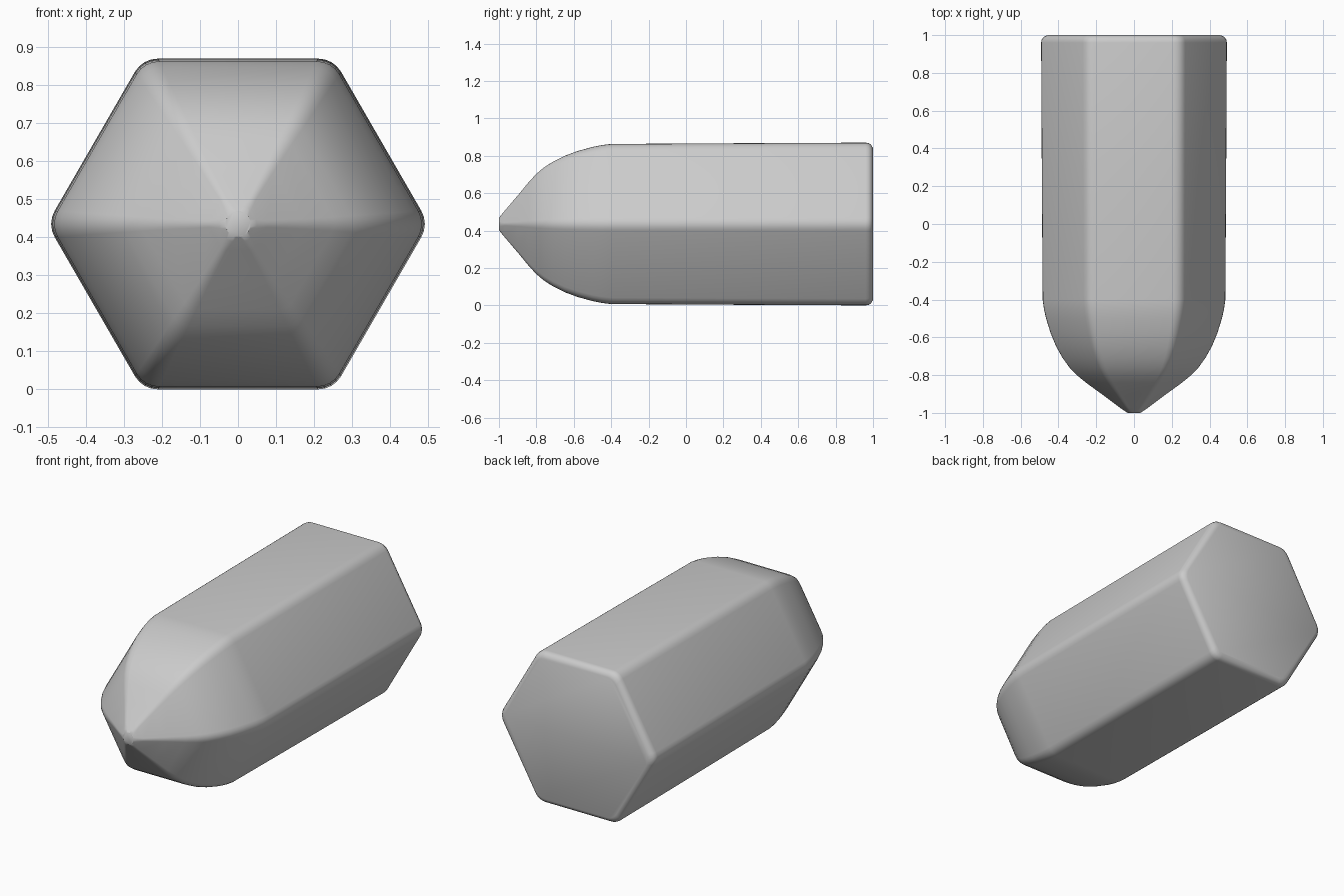
import bpy, bmesh, math

cube = bpy.data.objects.get("Cube")
if cube:
    bpy.data.objects.remove(cube, do_unlink=True)

grey = bpy.data.materials.new("plain_grey")
grey.use_nodes = True
colour = (0.6, 0.6, 0.6, 1)
grey.diffuse_color = colour
grey.node_tree.nodes["Principled BSDF"].inputs["Base Color"].default_value = colour

CENTRE_Z = 0.435
CORNER_STEPS = 5


def hexagon_ring(bm, y, apothem, rounding):
    """Rounded hexagon with flat top and bottom; rounding is a share of the apothem."""
    r = apothem * rounding
    reach = (apothem - r) / math.cos(math.pi / 6)
    ring = []
    for k in range(6):
        corner = k * math.pi / 3
        for s in range(CORNER_STEPS):
            a = corner + math.radians(-30 + 60 * s / (CORNER_STEPS - 1))
            ring.append(bm.verts.new((
                reach * math.cos(corner) + r * math.cos(a), y,
                CENTRE_Z + reach * math.sin(corner) + r * math.sin(a))))
    return ring


# Lengthwise profile: y, apothem, corner rounding
profile = [
    (-1.0, 0.033, 0.8), (-0.99, 0.046, 0.5), (-0.97, 0.07, 0.25),
    (-0.9, 0.152, 0.17), (-0.84, 0.225, 0.16), (-0.8, 0.268, 0.16),
    (-0.76, 0.302, 0.16), (-0.71, 0.334, 0.16), (-0.65, 0.364, 0.16),
    (-0.58, 0.39, 0.16), (-0.5, 0.412, 0.16), (-0.45, 0.422, 0.16),
    (-0.4, 0.428, 0.16), (0.3, 0.432, 0.16), (0.96, 0.435, 0.16),
    (0.975, 0.433, 0.16), (0.99, 0.424, 0.16), (1.0, 0.405, 0.16),
]

# Hexagonal body with its pointed nose
bm = bmesh.new()
rings = [hexagon_ring(bm, *p) for p in profile]
for a, b in zip(rings, rings[1:]):
    for i in range(len(a)):
        j = (i + 1) % len(a)
        bm.faces.new((a[i], a[j], b[j], b[i]))
bm.faces.new(rings[0])
bm.faces.new(rings[-1])
bmesh.ops.recalc_face_normals(bm, faces=bm.faces)
mesh = bpy.data.meshes.new("pointed_hexagonal_body")
bm.to_mesh(mesh)
bm.free()
mesh.materials.append(grey)

body = bpy.data.objects.new("pointed_hexagonal_body", mesh)
bpy.context.collection.objects.link(body)
bpy.context.view_layer.objects.active = body
body.select_set(True)
bpy.ops.object.shade_smooth_by_angle(angle=math.radians(35))
